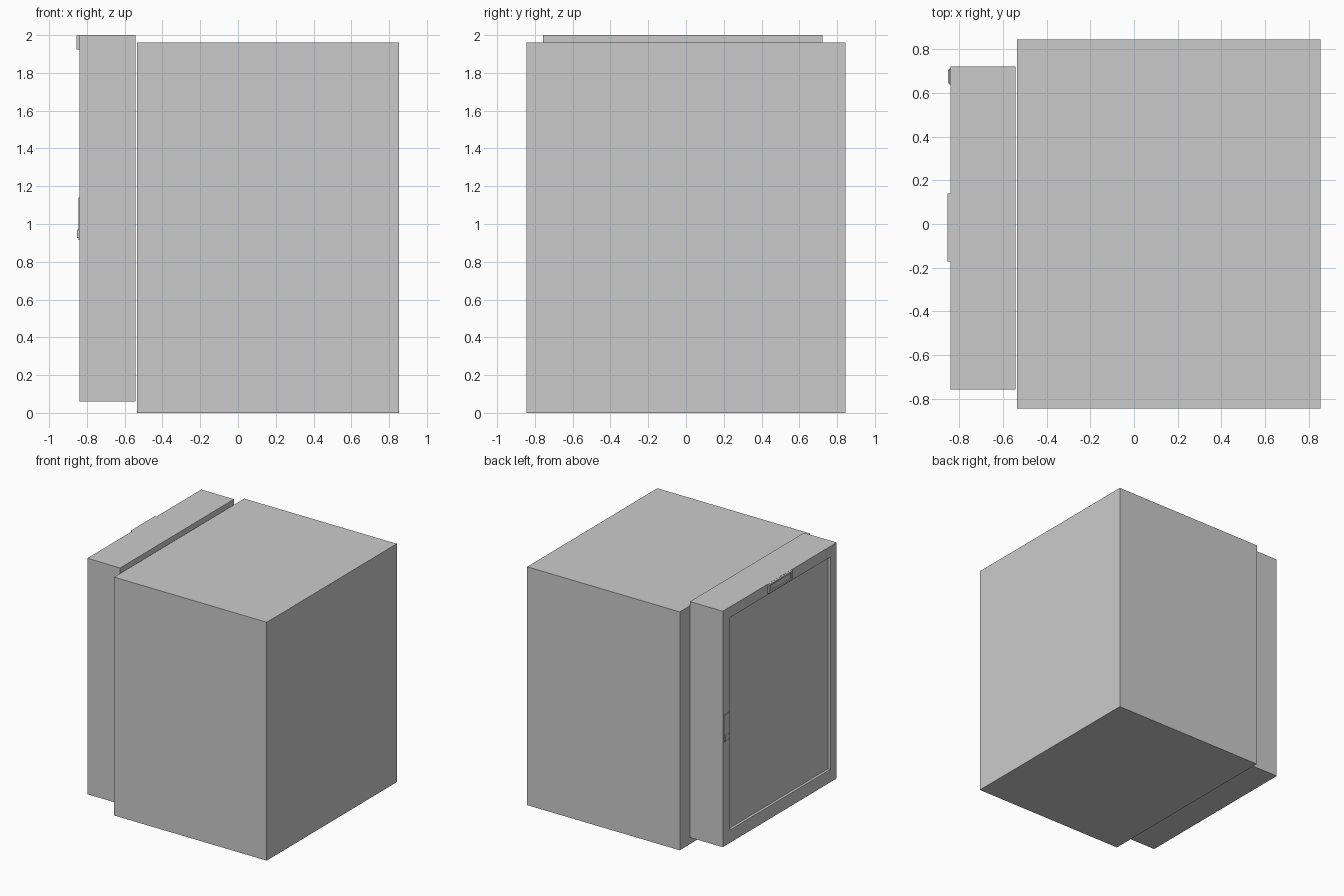
import bpy, bmesh

if "Cube" in bpy.data.objects:
    bpy.data.objects.remove(bpy.data.objects["Cube"])


def make_box(name, x, y, z, recess=None, bevel=0.0):
    """Box from (min, max) ranges; recess = (y range, z range, depth) sunk into the -x face."""
    bm = bmesh.new()
    bmesh.ops.create_cube(bm, size=1)
    for v in bm.verts:
        v.co = [r[0] if c < 0 else r[1] for c, r in zip(v.co, (x, y, z))]
    bm.normal_update()
    if recess:
        ry, rz, depth = recess
        face = min(bm.faces, key=lambda f: f.calc_center_median().x)
        bmesh.ops.inset_individual(bm, faces=[face], thickness=0.005)
        yc, zc = sum(y) / 2, sum(z) / 2
        for v in face.verts:
            v.co.y = ry[0] if v.co.y < yc else ry[1]
            v.co.z = rz[0] if v.co.z < zc else rz[1]
        inner = bmesh.ops.extrude_discrete_faces(bm, faces=[face])["faces"][0]
        for v in inner.verts:
            v.co.x += depth
    if bevel:
        bmesh.ops.bevel(bm, geom=bm.edges[:], offset=bevel, segments=3,
                        profile=0.5, affect='EDGES')
    mesh = bpy.data.meshes.new(name)
    bm.to_mesh(mesh)
    bm.free()
    obj = bpy.data.objects.new(name, mesh)
    bpy.context.collection.objects.link(obj)
    return obj


# Lift cabin
make_box("cabin", (-0.535, 0.853), (-0.845, 0.845), (0, 1.96))

# Door surround with the shallow recessed door panel
make_box("door_surround", (-0.84, -0.542), (-0.758, 0.722), (0.06, 2.0),
         recess=((-0.675, 0.63), (0.165, 1.912), 0.022))

# Floor display above the door, with a sunken screen
make_box("floor_display", (-0.855, -0.838), (-0.172, 0.14), (1.925, 1.999),
         recess=((-0.15, 0.118), (1.938, 1.986), 0.01))

# Call panel beside the door
make_box("call_panel", (-0.845, -0.838), (0.638, 0.712), (0.915, 1.14))

# Rounded call button at the foot of the panel
make_box("call_button", (-0.852, -0.84), (0.643, 0.707), (0.925, 0.97), bevel=0.005)
